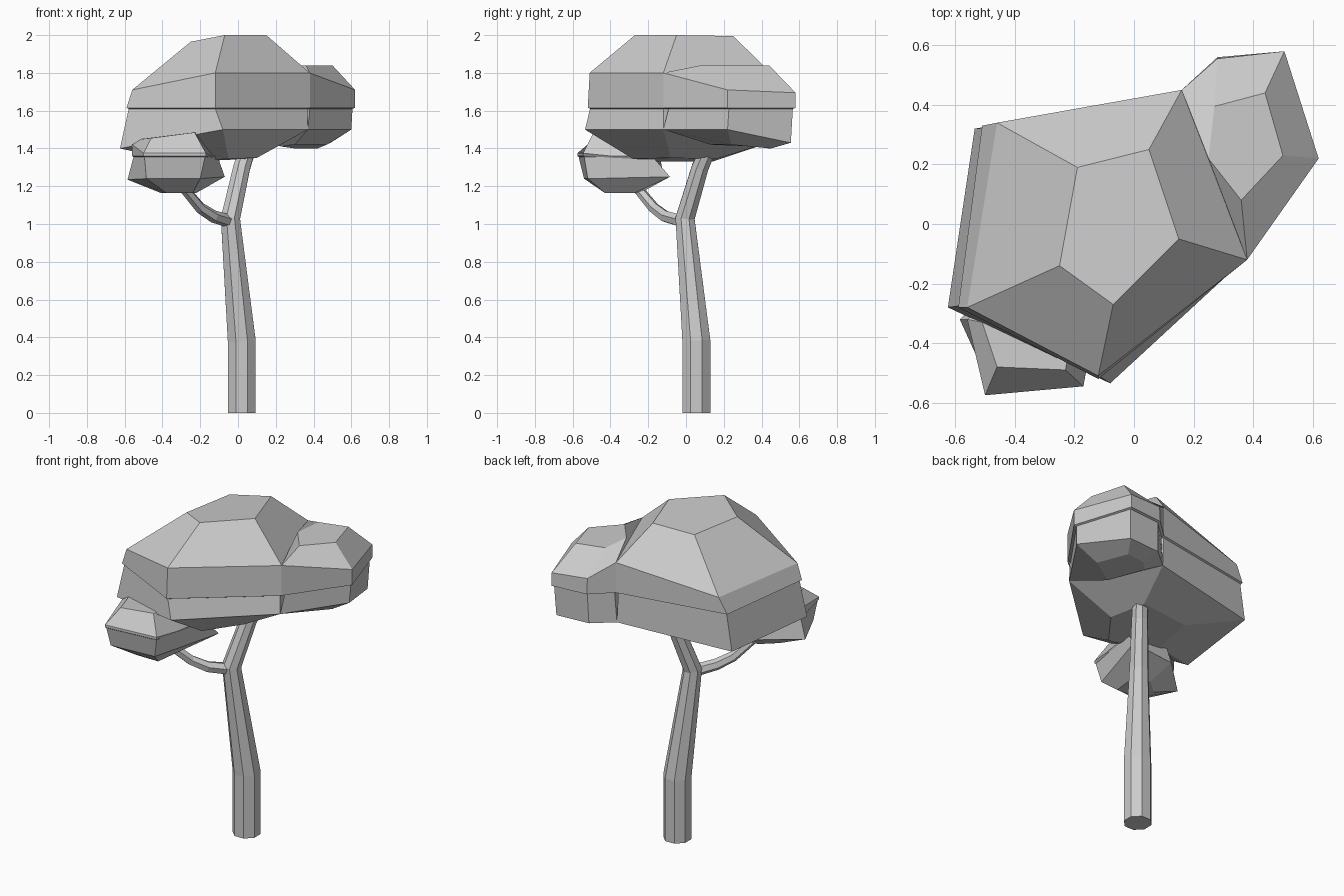
import bpy, bmesh, math
from mathutils import Vector


def loft(name, rings):
    """Skin a stack of equal-sized rings and cap both ends, flat shaded."""
    bm = bmesh.new()
    loops = [[bm.verts.new(p) for p in ring] for ring in rings]
    n = len(loops[0])
    for a, b in zip(loops, loops[1:]):
        for i in range(n):
            j = (i + 1) % n
            bm.faces.new((a[i], a[j], b[j], b[i]))
    bm.faces.new(loops[0])
    bm.faces.new(loops[-1])
    bmesh.ops.recalc_face_normals(bm, faces=bm.faces)
    mesh = bpy.data.meshes.new(name)
    bm.to_mesh(mesh)
    bm.free()
    obj = bpy.data.objects.new(name, mesh)
    bpy.context.collection.objects.link(obj)
    return obj


def tube(name, path, sides):
    """Tapered faceted tube along (x, y, z, radius) points."""
    pts = [Vector(p[:3]) for p in path]
    rings = []
    for i, p in enumerate(pts):
        t = Vector()
        if i > 0:
            t += (p - pts[i - 1]).normalized()
        if i < len(pts) - 1:
            t += (pts[i + 1] - p).normalized()
        q = Vector((0, 0, 1)).rotation_difference(t)
        angles = [2 * math.pi * (k + 0.5) / sides for k in range(sides)]
        rings.append([p + q @ Vector((math.cos(a), math.sin(a), 0)) * path[i][3]
                      for a in angles])
    return loft(name, rings)


def seam(xy, z, inset):
    """Two rings at one height, the lower one pulled in to leave a ledge."""
    cx = sum(p[0] for p in xy) / len(xy)
    cy = sum(p[1] for p in xy) / len(xy)
    inner = [(cx + (x - cx) * inset, cy + (y - cy) * inset, z - 0.005) for x, y in xy]
    return [[(x, y, z) for x, y in xy], inner]


# Trunk and side branch
tube("trunk", [(0.02, 0.055, 0, 0.08), (0.02, 0.055, 0.38, 0.08),
               (-0.04, -0.005, 1.03, 0.055), (0.02, 0.075, 1.3, 0.048),
               (0.07, 0.14, 1.45, 0.042)], 8)
tube("branch", [(-0.03, 0.0, 1.01, 0.036), (-0.13, -0.11, 1.04, 0.033),
                (-0.2, -0.17, 1.085, 0.03), (-0.32, -0.29, 1.23, 0.026)], 6)

# Main canopy: crown, shoulder, seam, skirt, underside
loft("main_canopy", [
    [(-0.25, -0.14, 1.965), (-0.07, -0.27, 2.0), (0.15, -0.05, 2.0),
     (0.05, 0.25, 1.995), (-0.19, 0.19, 1.965)],
    [(-0.56, -0.28, 1.71), (-0.12, -0.51, 1.8), (0.38, -0.12, 1.8),
     (0.16, 0.45, 1.8), (-0.46, 0.34, 1.71)],
    *seam([(-0.59, -0.28), (-0.12, -0.52), (0.38, -0.12),
           (0.16, 0.45), (-0.51, 0.33)], 1.615, 0.975),
    [(-0.625, -0.28, 1.4), (-0.08, -0.535, 1.5), (0.37, -0.12, 1.5),
     (0.16, 0.44, 1.43), (-0.535, 0.32, 1.39)],
    [(-0.3, -0.14, 1.33), (-0.05, -0.28, 1.345), (0.1, -0.08, 1.35),
     (0.06, 0.16, 1.345), (-0.25, 0.14, 1.33)]])

# Right canopy lobe, sharing a side with the main canopy
loft("right_canopy", [
    [(0.36, 0.08, 1.84), (0.5, 0.23, 1.84), (0.44, 0.44, 1.84),
     (0.27, 0.395, 1.84), (0.25, 0.22, 1.84)],
    [(0.38, -0.12, 1.8), (0.62, 0.22, 1.71), (0.505, 0.58, 1.695),
     (0.28, 0.555, 1.71), (0.16, 0.45, 1.8)],
    *seam([(0.38, -0.12), (0.62, 0.22), (0.505, 0.58),
           (0.28, 0.56), (0.16, 0.45)], 1.615, 0.94),
    [(0.37, -0.12, 1.5), (0.6, 0.22, 1.5), (0.49, 0.555, 1.43),
     (0.28, 0.54, 1.43), (0.16, 0.44, 1.43)],
    [(0.3, 0.13, 1.42), (0.47, 0.24, 1.42), (0.42, 0.45, 1.4),
     (0.3, 0.44, 1.4), (0.23, 0.36, 1.41)]])

# Small low canopy on the side branch
loft("low_canopy", [
    [(-0.46, -0.48, 1.455), (-0.23, -0.49, 1.485), (-0.2, -0.3, 1.47),
     (-0.35, -0.2, 1.47), (-0.51, -0.33, 1.45)],
    [(-0.5, -0.575, 1.375), (-0.17, -0.545, 1.375), (-0.11, -0.2, 1.34),
     (-0.35, -0.14, 1.36), (-0.56, -0.32, 1.42)],
    *seam([(-0.5, -0.575), (-0.17, -0.545), (-0.1, -0.17),
           (-0.35, -0.13), (-0.56, -0.32)], 1.36, 0.97),
    [(-0.485, -0.54, 1.24), (-0.2, -0.52, 1.24), (-0.07, -0.085, 1.25),
     (-0.37, -0.12, 1.25), (-0.585, -0.32, 1.235)],
    [(-0.38, -0.43, 1.165), (-0.24, -0.43, 1.165), (-0.22, -0.27, 1.165),
     (-0.32, -0.24, 1.165), (-0.41, -0.32, 1.165)]])
